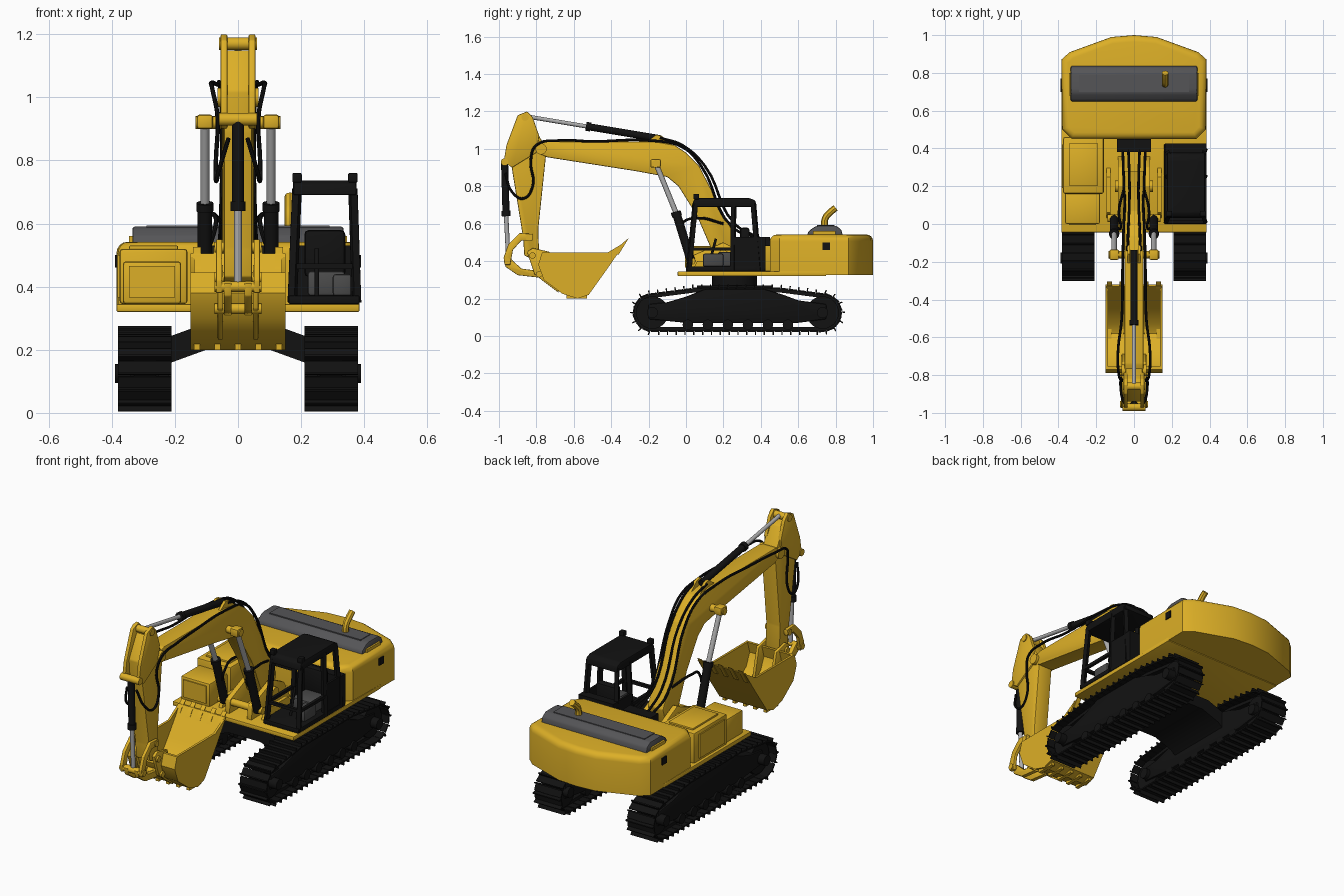
import bpy
import bmesh
from math import pi, cos, sin, radians
from mathutils import Vector, Matrix

default_cube = bpy.data.objects.get("Cube")
if default_cube:
    bpy.data.objects.remove(default_cube, do_unlink=True)


def material(name, red, green, blue):
    made = bpy.data.materials.new(name)
    made.use_nodes = True
    colour = (red, green, blue, 1)
    made.diffuse_color = colour
    made.node_tree.nodes["Principled BSDF"].inputs["Base Color"].default_value = colour
    return made


YELLOW = material("machine yellow", .72, .43, .02)
BLACK = material("black", .006, .006, .006)
STEEL = material("polished steel", .42, .42, .42)
HOOD = material("hood grey", .09, .09, .095)
SEAT = material("interior grey", .07, .07, .07)


def finish(name, bm, mat, mirror=False):
    """Turn a bmesh into an object with sharp-edged smooth shading."""
    bmesh.ops.recalc_face_normals(bm, faces=bm.faces[:])
    mesh = bpy.data.meshes.new(name)
    bm.to_mesh(mesh)
    bm.free()
    return place(name, mesh, mat, mirror)


def place(name, mesh, mat, mirror):
    mesh.materials.clear()
    mesh.materials.append(mat)
    mesh.shade_smooth()
    mesh.set_sharp_from_angle(angle=radians(35))
    ob = bpy.data.objects.new(name, mesh)
    bpy.context.collection.objects.link(ob)
    if mirror:
        ob.modifiers.new("Mirror", "MIRROR")
    return ob


def extrude(name, points, offset, mat, mirror=False, bevel=0, rule=None, segments=2):
    """Extrude a closed outline; bevel the edges that satisfy the rule."""
    bm = bmesh.new()
    face = bm.faces.new([bm.verts.new(p) for p in points])
    grown = bmesh.ops.extrude_face_region(bm, geom=[face])["geom"]
    moved = [g for g in grown if isinstance(g, bmesh.types.BMVert)]
    bmesh.ops.translate(bm, verts=moved, vec=offset)
    if bevel:
        edges = [e for e in bm.edges if rule is None or rule(e)]
        bmesh.ops.bevel(bm, geom=edges, offset=bevel, segments=segments,
                        affect="EDGES", profile=.5, clamp_overlap=True)
    return finish(name, bm, mat, mirror)


def side_plate(name, outline, x0, x1, mat, **options):
    """Side outline in (y, z), thickened from x0 to x1."""
    return extrude(name, [(x0, y, z) for y, z in outline], (x1 - x0, 0, 0), mat, **options)


def box(name, x0, x1, y0, y1, z0, z1, mat, **options):
    return side_plate(name, [(y0, z0), (y1, z0), (y1, z1), (y0, z1)], x0, x1, mat, **options)


def rod(name, start, end, radius, mat, mirror=False, sides=16):
    start, end = Vector(start), Vector(end)
    axis = end - start
    turn = axis.to_track_quat("Z", "Y").to_matrix().to_4x4()
    spin = Matrix.Rotation(pi / 4, 4, "Z") if sides == 4 else Matrix()
    bm = bmesh.new()
    bmesh.ops.create_cone(bm, cap_ends=True, segments=sides, radius1=radius, radius2=radius,
                          depth=axis.length,
                          matrix=Matrix.Translation((start + end) / 2) @ turn @ spin)
    return finish(name, bm, mat, mirror)


def pin(name, y, z, half_width, radius, mat=YELLOW):
    return rod(name, (-half_width, y, z), (half_width, y, z), radius, mat)


def tube(name, points, radius, mat, mirror=False):
    curve = bpy.data.curves.new(name, "CURVE")
    curve.dimensions = "3D"
    curve.bevel_depth = radius
    curve.bevel_resolution = 2
    curve.resolution_u = 6
    curve.use_fill_caps = True
    spline = curve.splines.new("BEZIER")
    spline.bezier_points.add(len(points) - 1)
    for knot, point in zip(spline.bezier_points, points):
        knot.co = point
        knot.handle_left_type = knot.handle_right_type = "AUTO"
    helper = bpy.data.objects.new(name + " path", curve)
    mesh = bpy.data.meshes.new_from_object(helper)
    bpy.data.objects.remove(helper)
    return place(name, mesh, mat, mirror)


# Track shoes, laid evenly along a closed loop
FRONT, REAR, AXLE, WHEEL = -.18, .73, .125, .1
steps = [i * pi / 12 for i in range(13)]
loop = [Vector((0, REAR + WHEEL * sin(a), AXLE - WHEEL * cos(a))) for a in steps]
loop += [Vector((0, .5, .255)), Vector((0, .05, .255))]
loop += [Vector((0, FRONT - WHEEL * sin(a), AXLE + WHEEL * cos(a))) for a in steps]
loop.append(loop[0])
total = sum((b - a).length for a, b in zip(loop, loop[1:]))
COUNT = 52
pitch = total / COUNT
bm = bmesh.new()
travelled, target = 0, 0
for a, b in zip(loop, loop[1:]):
    length = (b - a).length
    while target < travelled + length and target < total - pitch / 2:
        along = (b - a).normalized()
        out = along.cross(Vector((1, 0, 0))) * -1
        if out.dot(a.lerp(b, .5) - Vector((0, .28, AXLE))) < 0:
            out.negate()
        spot = a + along * (target - travelled) + Vector((.295, 0, 0))
        # shoe plate, grouser bar, inner chain link
        for wide, long, tall, lift, shift in ((.17, pitch * .93, .008, 0, 0),
                                              (.17, .007, .02, .01, pitch * .4),
                                              (.07, pitch, .02, -.012, 0)):
            frame = Matrix((Vector((1, 0, 0)), along, out)).transposed().to_4x4()
            centre = spot + out * lift + along * shift
            bmesh.ops.create_cube(bm, size=1, matrix=Matrix.Translation(centre) @ frame
                                  @ Matrix.Diagonal((wide, long, tall, 1)))
        target += pitch
    travelled += length
finish("track_shoes", bm, BLACK, True)

# Undercarriage
side_plate("track_frame", [(-.2, .09), (0, .07), (.6, .07), (.75, .09), (.75, .17), (.6, .19),
                           (.52, .22), (.42, .25), (.1, .25), (0, .21), (-.1, .18), (-.2, .17)],
           .24, .35, BLACK, mirror=True, bevel=.008)
for label, y in (("front_idler", FRONT), ("rear_sprocket", REAR)):
    rod(label, (.25, y, AXLE), (.34, y, AXLE), .087, BLACK, True, 24)
    rod(label + "_hub", (.22, y, AXLE), (.39, y, AXLE), .03, BLACK, True)
for i in range(6):
    y = .01 + i * .107
    rod("lower_roller", (.24, y, .06), (.36, y, .06), .028, BLACK, True)
arch = [(-.25, .13), (-.21, .16), (-.1, .2), (.1, .2), (.21, .16), (.25, .13),
        (.25, .23), (.14, .27), (-.14, .27), (-.25, .23)]
extrude("cross_frame", [(x, .06, z) for x, z in arch], (0, .4, 0), BLACK)
rod("turntable", (0, .26, .25), (0, .26, .33), .12, BLACK, sides=32)

# Upper deck, engine house and counterweight
box("deck", -.385, .385, -.045, .75, .32, .345, YELLOW, bevel=.005)
house = [(-.33, .45), (.33, .45), (.38, .5), (.385, .87), (.34, .91), (.12, .99),
         (0, 1), (-.12, .99), (-.34, .91), (-.385, .87), (-.38, .5)]
extrude("counterweight_house", [(x, y, .325) for x, y in house], (0, 0, .217), YELLOW,
        bevel=.035, segments=4, rule=lambda e: all(v.co.z > .5 for v in e.verts))
side_plate("engine_hood", [(.645, .53), (.655, .56), (.69, .585), (.71, .59), (.8, .59),
                           (.83, .57), (.84, .53)], -.335, .335, HOOD, bevel=.008)
box("hood_panel", -.29, .29, .7, .79, .588, .594, HOOD)
box("hood_end_trim", .335, .345, .68, .8, .53, .56, YELLOW, mirror=True)
tube("exhaust_pipe", [(.165, .74, .58), (.165, .745, .63), (.165, .77, .66), (.165, .8, .685)],
     .018, YELLOW)
box("side_handle", .38, .39, .73, .77, .46, .5, BLACK, mirror=True)

# Tank and tool boxes beside the boom
box("tank_box", -.375, -.16, .16, .46, .345, .52, YELLOW, bevel=.01)
box("tool_box", -.365, -.18, 0, .17, .345, .48, YELLOW, bevel=.01)
box("tank_lid", -.345, -.19, .2, .43, .518, .53, YELLOW, bevel=.004)
box("tool_box_door", -.345, -.2, -.006, .01, .365, .465, YELLOW)
box("tank_door", -.382, -.37, .19, .42, .365, .5, YELLOW)

# Cab
box("cab_floor", .16, .385, 0, .425, .345, .372, BLACK, bevel=.005)
side_plate("cab_roof", [(.03, .69), (.38, .69), (.37, .725), (.34, .737), (.06, .737),
                        (.04, .725)], .175, .375, BLACK, bevel=.006)
box("cab_rear_panel", .165, .385, .375, .425, .36, .53, BLACK)
for low, high in ((.172, .187), (.376, .364)):
    for foot, head in ((.015, .05), (.25, .255), (.39, .36)):
        rod("cab_post", (low, foot, .35), (high, head, .71), .016, BLACK, sides=4)
    rod("cab_side_rail", (low, .02, .465), (low, .26, .465), .012, BLACK, sides=4)
    box("cab_side_panel", low - .006, low + .006, .25, .42, .36, .53, BLACK)
    box("roof_lamp", high - .015, high + .015, .04, .07, .73, .76, BLACK, bevel=.004)
rod("cab_front_rail", (.17, .025, .465), (.38, .025, .465), .012, BLACK, sides=4)
box("seat_base", .22, .34, .17, .31, .37, .45, SEAT, bevel=.012)
box("seat_back", .21, .34, .29, .34, .43, .58, BLACK, bevel=.015)
box("control_console", .3, .36, .09, .2, .37, .44, SEAT, bevel=.01)
rod("control_lever", (.25, .12, .37), (.25, .16, .52), .007, BLACK)

# Boom and its mounting
side_plate("boom", [(.2, .38), (.25, .4), (.28, .5), (.07, .91), (0, .98), (-.06, 1.02),
                    (-.17, 1.04), (-.74, 1.04), (-.8, 1.02), (-.8, .98), (-.74, .955),
                    (-.26, .88), (-.1, .85), (-.04, .8), (.06, .64), (.15, .43)],
           -.05, .05, YELLOW, bevel=.006)
side_plate("boom_mount", [(0, .34), (.36, .34), (.3, .45), (.2, .5), (.08, .45), (.01, .42)],
           .055, .085, YELLOW, mirror=True, bevel=.004)
side_plate("mount_rib", [(.03, .34), (.3, .34), (.25, .4), (.06, .4)], .125, .145, YELLOW,
           mirror=True)
pin("boom_foot_pin", .2, .43, .1, .03)
pin("boom_tip_pin", -.775, 1, .065, .03)
side_plate("arm_cylinder_bracket", [(-.22, 1.03), (-.16, 1.075), (-.13, 1.07), (-.06, 1.01)],
           .02, .035, YELLOW, mirror=True)

# Boom lift cylinders
rod("lift_barrel", (.105, .03, .39), (.105, -.05, .65), .023, BLACK, True)
rod("lift_collar", (.105, -.048, .64), (.105, -.055, .665), .027, BLACK, True)
rod("lift_rod", (.105, -.05, .65), (.105, -.16, .92), .014, STEEL, True)
pin("lift_head_pin", -.162, .92, .135, .02)
box("lift_head", .08, .13, -.19, -.135, .9, .945, YELLOW, mirror=True, bevel=.008)
pin("lift_foot_pin", .03, .4, .14, .02)

# Arm cylinder
rod("arm_barrel", (0, -.14, 1.055), (0, -.53, 1.12), .019, BLACK)
rod("arm_collar", (0, -.51, 1.117), (0, -.535, 1.121), .024, BLACK)
rod("arm_rod", (0, -.53, 1.12), (0, -.86, 1.175), .011, STEEL)
pin("arm_cylinder_pin", -.86, 1.17, .06, .02)

# Arm
side_plate("arm", [(-.87, 1.15), (-.82, 1.13), (-.78, 1.06), (-.745, 1), (-.79, .57),
                   (-.785, .43), (-.82, .41), (-.865, .43), (-.87, .52), (-.93, .89),
                   (-.94, 1.02)], -.045, .045, YELLOW, bevel=.006)
side_plate("arm_cheek", [(-.9, 1.18), (-.85, 1.2), (-.82, 1.17), (-.785, 1.07), (-.8, .98),
                         (-.93, .9), (-.975, .93), (-.96, 1.02)],
           .034, .055, YELLOW, mirror=True, bevel=.004)

# Bucket cylinder and linkage
rod("bucket_barrel", (0, -.97, .93), (0, -.962, .65), .019, BLACK)
rod("bucket_collar", (0, -.962, .67), (0, -.961, .64), .024, BLACK)
rod("bucket_rod", (0, -.962, .65), (0, -.95, .41), .012, STEEL)
pin("bucket_cylinder_pin", -.97, .93, .06, .02)
side_plate("rocker_link", [(-.97, .38), (-.94, .38), (-.925, .46), (-.88, .51), (-.82, .51),
                           (-.82, .545), (-.89, .55), (-.95, .49), (-.975, .42)],
           .05, .07, YELLOW, mirror=True, bevel=.004)
side_plate("push_link", [(-.975, .41), (-.945, .42), (-.88, .36), (-.77, .345), (-.77, .31),
                         (-.9, .325), (-.965, .37)], .02, .045, YELLOW, mirror=True, bevel=.004)
for y, z in ((-.955, .4), (-.84, .525), (-.82, .43), (-.785, .33)):
    pin("linkage_pin", y, z, .075, .017)

# Bucket
outer = [(-.77, .445), (-.79, .38), (-.76, .3), (-.66, .225), (-.58, .2), (-.52, .22),
         (-.42, .36), (-.32, .505)]
inner = [(-.33, .505), (-.435, .36), (-.53, .235), (-.58, .215), (-.65, .24), (-.745, .31),
         (-.775, .38), (-.755, .445)]
side_plate("bucket_shell", outer + inner, -.15, .15, YELLOW)
side_plate("bucket_side", outer + [(-.42, .445)], .138, .151, YELLOW, mirror=True)
side_plate("bucket_ear", [(-.85, .45), (-.82, .47), (-.73, .45), (-.68, .23), (-.76, .29),
                          (-.81, .33)], .047, .065, YELLOW, mirror=True, bevel=.004)
for i in range(5):
    x = -.13 + i * .065
    side_plate("bucket_tooth", [(-.375, .44), (-.36, .435), (-.305, .525), (-.345, .49)],
               x - .013, x + .013, YELLOW)
    box("bucket_wear_strip", x - .01, x + .01, -.64, -.53, .199, .225, YELLOW)

# Hydraulic hoses
box("hose_manifold", -.09, .09, .38, .45, .48, .53, BLACK)
tube("outer_hose", [(.06, .4, .52), (.055, .25, .58), (.05, .08, .91), (.055, -.02, 1.01),
                    (.06, -.2, 1.045), (.065, -.5, 1.04), (.085, -.68, 1.045),
                    (.08, -.8, 1.02), (.065, -.83, .94), (.07, -.82, .8), (.07, -.87, .735),
                    (.06, -.93, .77), (.03, -.965, .87)], .007, BLACK, True)
tube("inner_hose", [(.03, .4, .52), (.025, .26, .6), (.025, .1, .91), (.03, -.02, 1.02),
                    (.035, -.14, 1.06)], .007, BLACK, True)
tube("lift_hose", [(.05, .2, .6), (.08, .06, .63), (.07, -.02, .6), (.1, -.01, .5)],
     .007, BLACK, True)
